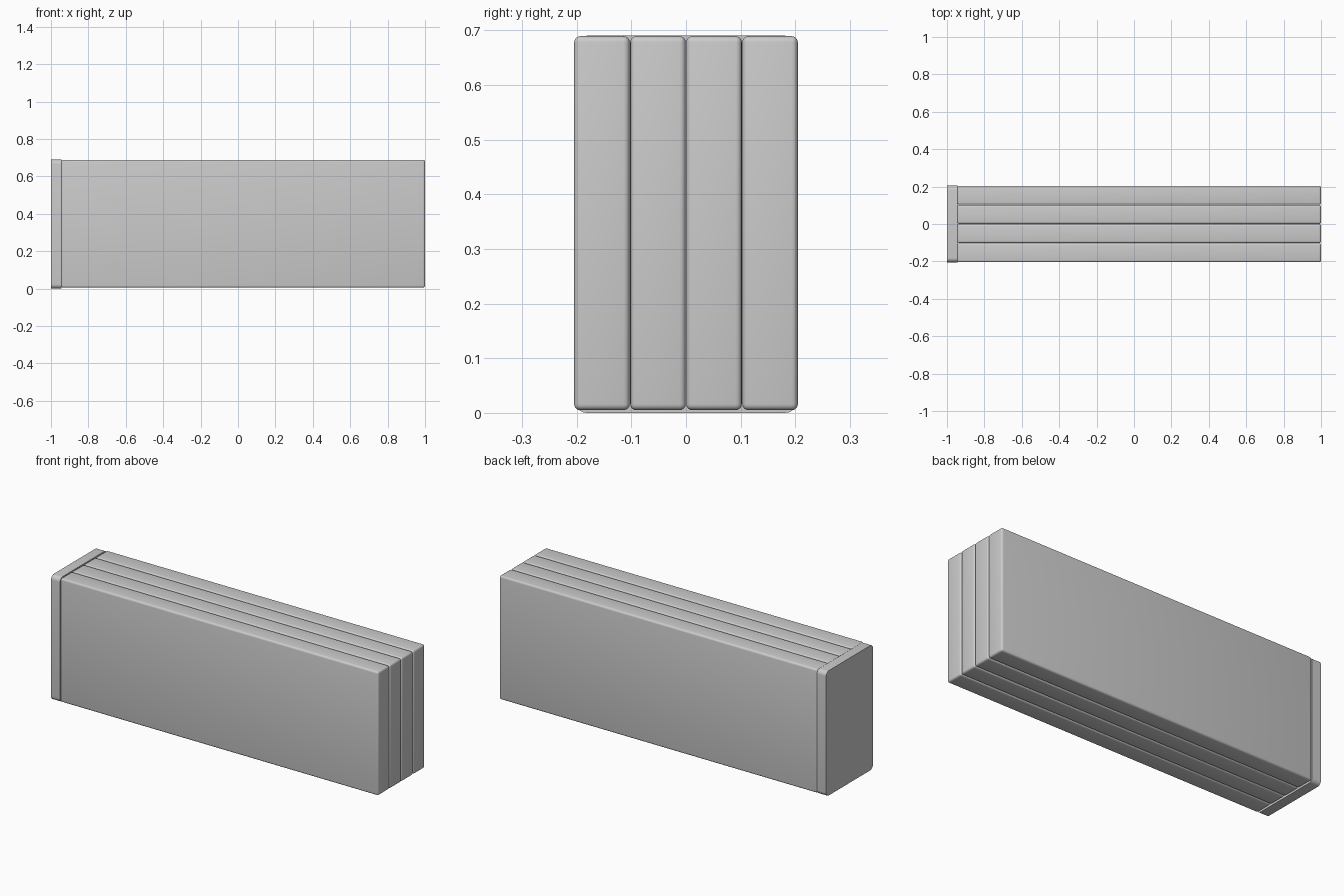
import bpy, bmesh

if "Cube" in bpy.data.objects:
    bpy.data.objects.remove(bpy.data.objects["Cube"])


def rounded_box(name, lo, hi, radius, segments, along_x_only=False):
    """Box between two corners with rounded edges (all, or just those along x)."""
    bm = bmesh.new()
    bmesh.ops.create_cube(bm, size=1)
    for v in bm.verts:
        v.co = [(a + b) / 2 + c * (b - a) for a, b, c in zip(lo, hi, v.co)]
    edges = [e for e in bm.edges
             if not along_x_only or abs(e.verts[0].co.x - e.verts[1].co.x) > 1e-4]
    bmesh.ops.bevel(bm, geom=edges, offset=radius, segments=segments,
                    profile=0.5, affect='EDGES')
    bmesh.ops.recalc_face_normals(bm, faces=bm.faces[:])
    mesh = bpy.data.meshes.new(name)
    bm.to_mesh(mesh)
    bm.free()
    ob = bpy.data.objects.new(name, mesh)
    bpy.context.collection.objects.link(ob)
    bpy.ops.object.select_all(action='DESELECT')
    ob.select_set(True)
    bpy.context.view_layer.objects.active = ob
    bpy.ops.object.shade_smooth_by_angle(angle=0.6)
    return ob


HALF_WIDTH, HEIGHT, JOINT = 0.205, 0.69, -0.945

# End plate, rounded only around its outline
rounded_box("end_plate", (-1, -HALF_WIDTH, 0), (JOINT, HALF_WIDTH, HEIGHT),
            0.024, 6, along_x_only=True)

# Four upright slabs side by side
step = HALF_WIDTH * 2 / 4
for i in range(4):
    y = -HALF_WIDTH + i * step
    rounded_box(f"slab_{i + 1}", (JOINT, y + 0.0005, 0.005),
                (1, y + step - 0.0005, HEIGHT - 0.001), 0.011, 4)
